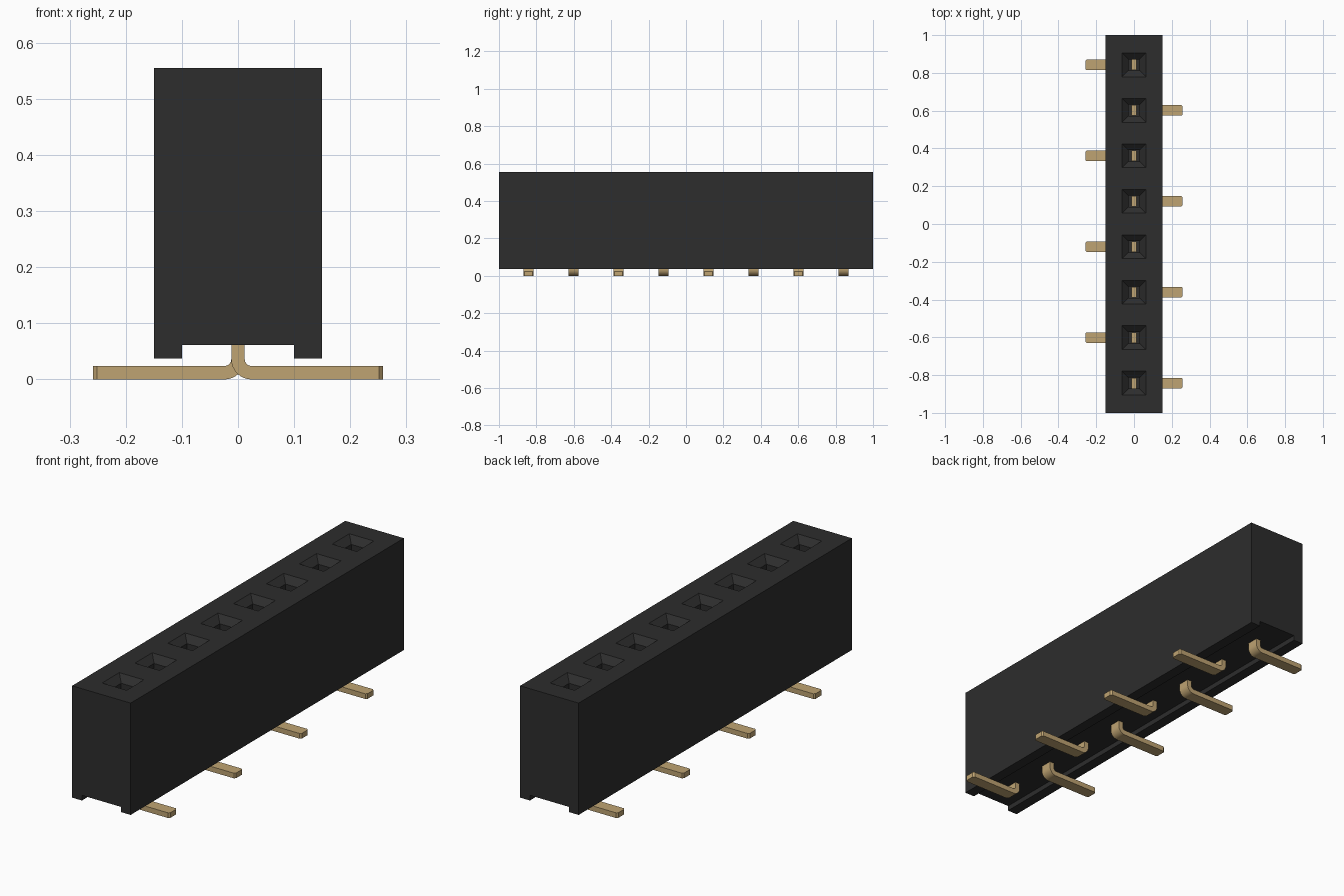
import bpy, bmesh, math

old = bpy.data.objects.get("Cube")
if old:
    bpy.data.objects.remove(old, do_unlink=True)

PINS, PITCH = 8, 0.2406
HALF_X, TOP, BOTTOM = 0.15, 0.555, 0.037      # housing
SLOT_X, SLOT_Z = 0.10, 0.061                  # channel under the housing
T, W = 0.012, 0.028                           # half thickness, half width of a pin
BEND, REACH, PIN_TOP = 0.012, 0.258, 0.32


def material(name, rgb):
    m = bpy.data.materials.new(name)
    m.use_nodes = True
    m.diffuse_color = (*rgb, 1)
    bsdf = next(n for n in m.node_tree.nodes if n.type == "BSDF_PRINCIPLED")
    bsdf.inputs["Base Color"].default_value = (*rgb, 1)
    return m


black = material("black plastic", (0.026, 0.026, 0.026))
gold = material("gold metal", (0.52, 0.37, 0.17))


def finish(bm, name, mat):
    bmesh.ops.recalc_face_normals(bm, faces=bm.faces)
    mesh = bpy.data.meshes.new(name)
    bm.to_mesh(mesh)
    bm.free()
    mesh.materials.append(mat)
    obj = bpy.data.objects.new(name, mesh)
    bpy.context.collection.objects.link(obj)
    return obj


def extrude_y(profile, half):
    """Solid from an xz outline, centred on y = 0."""
    bm = bmesh.new()
    face = bm.faces.new([bm.verts.new((x, -half, z)) for x, z in profile])
    out = bmesh.ops.extrude_face_region(bm, geom=[face])["geom"]
    bmesh.ops.translate(bm, vec=(0, 2 * half, 0),
                        verts=[v for v in out if isinstance(v, bmesh.types.BMVert)])
    return bm


def select_only(obj):
    bpy.ops.object.select_all(action="DESELECT")
    obj.select_set(True)
    bpy.context.view_layer.objects.active = obj


# Housing: block with an open channel along the underside
right = [(SLOT_X, SLOT_Z), (SLOT_X, BOTTOM), (HALF_X, BOTTOM), (HALF_X, TOP)]
housing = finish(extrude_y(right + [(-x, z) for x, z in reversed(right)], 1.0),
                 "housing", black)

# Sockets: square shafts with a flared mouth, cut from the top
positions = [(i - (PINS - 1) / 2) * PITCH for i in range(PINS)]
levels = [(0.10, 0.030), (TOP - 0.028, 0.030), (TOP, 0.063), (TOP + 0.05, 0.063)]
bm = bmesh.new()
for y in positions:
    rings = [[bm.verts.new((sx * r, y + sy * r, z))
              for sx, sy in ((-1, -1), (1, -1), (1, 1), (-1, 1))] for z, r in levels]
    bm.faces.new(rings[0])
    bm.faces.new(rings[-1])
    for a, b in zip(rings, rings[1:]):
        for k in range(4):
            n = (k + 1) % 4
            bm.faces.new((a[k], a[n], b[n], b[k]))
cutter = finish(bm, "socket_cutter", black)
cutter.hide_render = True
cut = housing.modifiers.new("sockets", "BOOLEAN")
cut.operation, cut.solver, cut.object = "DIFFERENCE", "EXACT", cutter
select_only(housing)
bpy.ops.object.modifier_apply(modifier=cut.name)
bpy.data.objects.remove(cutter, do_unlink=True)

# Pins: upright blade bent into a foot, feet alternating sides
cx, cz = T + BEND, 2 * T + BEND
angles = [math.pi + math.pi / 2 * i / 8 for i in range(9)]


def arc(r):
    return [(cx + r * math.cos(a), cz + r * math.sin(a)) for a in angles]


outline = ([(-T, PIN_TOP)] + arc(BEND + 2 * T) + [(REACH, 0), (REACH, 2 * T)]
           + arc(BEND)[::-1] + [(T, PIN_TOP)])
for i, y in enumerate(positions):
    side = 1 if i % 2 == 0 else -1
    bm = extrude_y([(side * x, z) for x, z in outline], W)
    # Chamfer the upright corners of the toe
    toe = [e for e in bm.edges if all(abs(v.co.x) > REACH - 0.001 for v in e.verts)
           and abs(e.verts[0].co.z - e.verts[1].co.z) > T]
    bmesh.ops.bevel(bm, geom=toe, offset=0.007, segments=1, affect="EDGES")
    pin = finish(bm, f"pin_{i + 1}", gold)
    pin.location.y = y
    select_only(pin)
    bpy.ops.object.shade_smooth_by_angle(angle=math.radians(30))
